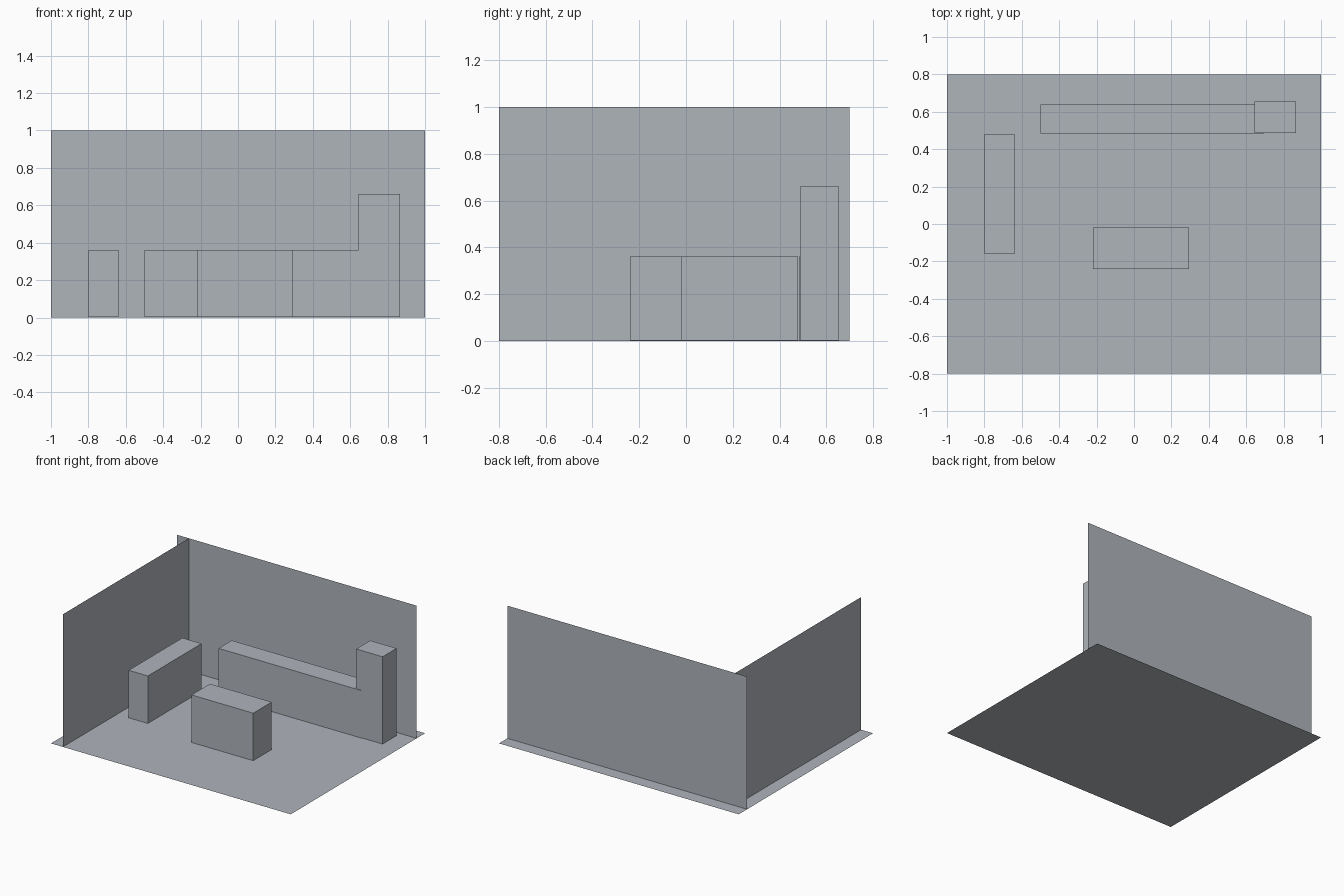
import bpy
import bmesh
from mathutils import Vector

if "Cube" in bpy.data.objects:
    bpy.data.objects.remove(bpy.data.objects["Cube"])

grey = bpy.data.materials.new("blue_grey")
grey.diffuse_color = (0.43, 0.46, 0.50, 1.0)
grey.use_nodes = True
grey.node_tree.nodes["Principled BSDF"].inputs["Base Color"].default_value = grey.diffuse_color


def finish(name, bm):
    mesh = bpy.data.meshes.new(name)
    bm.to_mesh(mesh)
    bm.free()
    mesh.materials.append(grey)
    bpy.context.collection.objects.link(bpy.data.objects.new(name, mesh))


def sheet(name, origin, u, v):
    """Single flat quad spanned by two edge vectors."""
    o, u, v = Vector(origin), Vector(u), Vector(v)
    bm = bmesh.new()
    bm.faces.new([bm.verts.new(p) for p in (o, o + u, o + u + v, o + v)])
    finish(name, bm)


def block(name, x0, x1, y0, y1, z1, z0=0.002):
    """Box given by its extents, resting on the floor."""
    bm = bmesh.new()
    bmesh.ops.create_cube(bm, size=1)
    bmesh.ops.scale(bm, vec=(x1 - x0, y1 - y0, z1 - z0), verts=bm.verts)
    bmesh.ops.translate(
        bm, vec=((x0 + x1) / 2, (y0 + y1) / 2, (z0 + z1) / 2), verts=bm.verts)
    finish(name, bm)


# Room shell: paper-thin floor and two walls
sheet("floor", (-1, -0.8, 0), (2, 0, 0), (0, 1.6, 0))
sheet("back_wall", (-1, 0.7, 0), (2, 0, 0), (0, 0, 1))
sheet("left_wall", (-0.9, -0.8, 0), (0, 1.5, 0), (0, 0, 1))

# Furniture blocks
block("side_counter", -0.80, -0.64, -0.16, 0.48, 0.36)
block("island", -0.22, 0.295, -0.24, -0.02, 0.36)
block("back_counter", -0.50, 0.695, 0.483, 0.64, 0.36)
block("tall_cabinet", 0.645, 0.865, 0.487, 0.654, 0.66)
